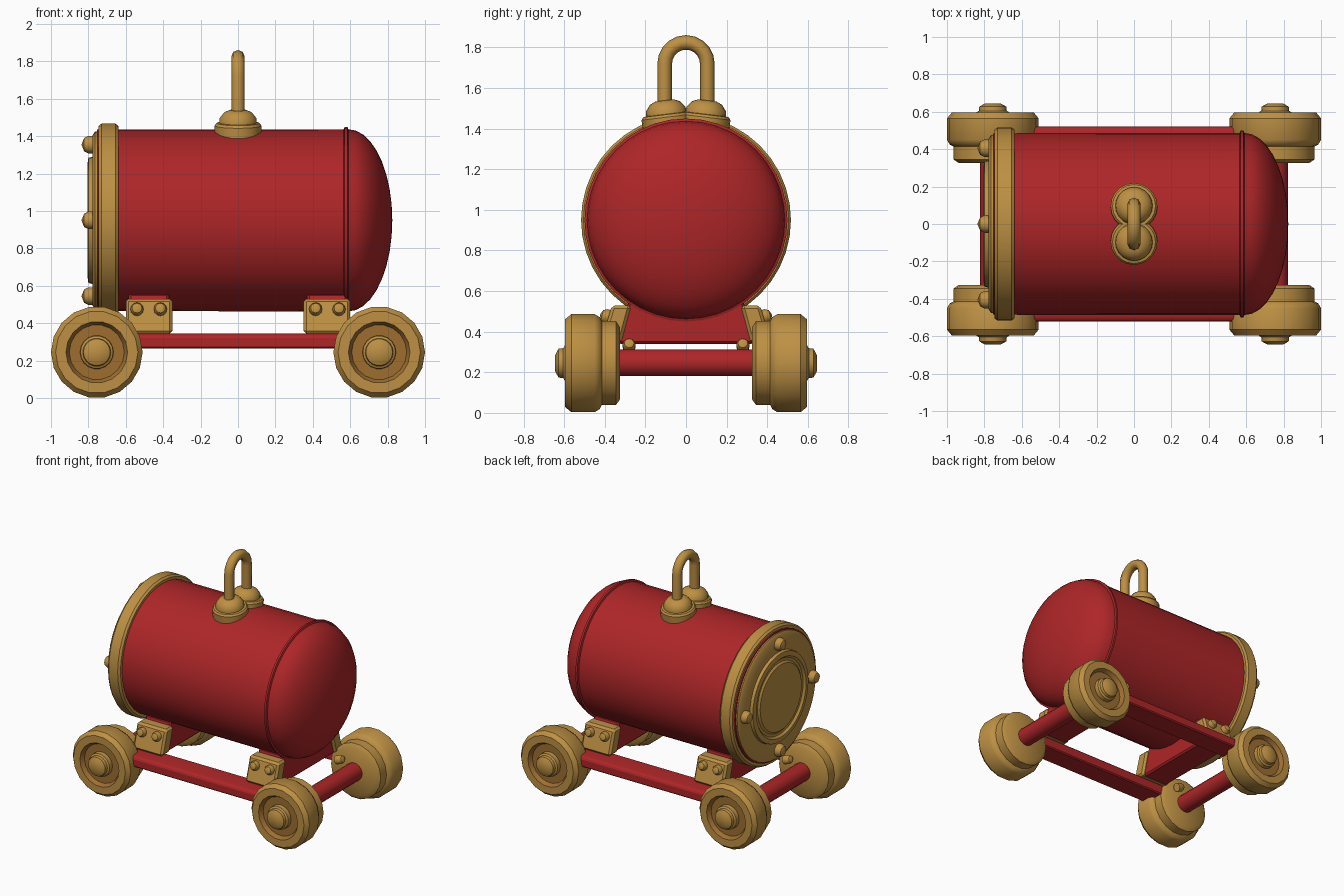
import bpy, bmesh, math
from mathutils import Vector, Matrix

cube = bpy.data.objects.get("Cube")
if cube:
    bpy.data.objects.remove(cube, do_unlink=True)


def material(name, rgb):
    m = bpy.data.materials.new(name)
    m.use_nodes = True
    m.diffuse_color = (*rgb, 1)
    node = next(n for n in m.node_tree.nodes if n.type == 'BSDF_PRINCIPLED')
    node.inputs["Base Color"].default_value = (*rgb, 1)
    return m


RED = material("red paint", (0.42, 0.019, 0.021))
BRASS = material("brass", (0.51, 0.28, 0.057))
DARK = material("dark brass", (0.34, 0.155, 0.03))


def finish(name, bm, mats, angle=35):
    bmesh.ops.remove_doubles(bm, verts=bm.verts, dist=0.0005)
    bmesh.ops.recalc_face_normals(bm, faces=bm.faces)
    mesh = bpy.data.meshes.new(name)
    bm.to_mesh(mesh)
    bm.free()
    ob = bpy.data.objects.new(name, mesh)
    bpy.context.collection.objects.link(ob)
    for m in mats:
        mesh.materials.append(m)
    bpy.ops.object.select_all(action='DESELECT')
    ob.select_set(True)
    bpy.context.view_layer.objects.active = ob
    bpy.ops.object.shade_smooth_by_angle(angle=math.radians(angle))
    return ob


def lathe(name, profile, origin, axis, mat, sides=32, recess=None):
    """Turn (radius, height) points around an axis; recess = radii painted dark."""
    bm = bmesh.new()
    verts = [bm.verts.new((r, 0, h)) for r, h in profile]
    edges = [bm.edges.new(p) for p in zip(verts, verts[1:])]
    bmesh.ops.spin(bm, geom=verts + edges, cent=(0, 0, 0), axis=(0, 0, 1),
                   angle=math.tau, steps=sides, use_duplicate=False)
    bmesh.ops.remove_doubles(bm, verts=bm.verts, dist=0.0005)
    if recess:
        lo, hi, floor = recess
        for f in bm.faces:
            c = f.calc_center_median()
            if lo < c.xy.length < hi and c.z > floor:
                f.material_index = 1
    turn = Vector(axis).to_track_quat('Z', 'Y').to_matrix().to_4x4()
    bm.transform(Matrix.Translation(origin) @ turn)
    return finish(name, bm, [mat, DARK] if recess else [mat])


def prism(name, outline, x0, x1, mat, bevel=0.012):
    """Extrude a (y, z) outline along x."""
    bm = bmesh.new()
    face = bm.faces.new([bm.verts.new((x0, y, z)) for y, z in outline])
    new = bmesh.ops.extrude_face_region(bm, geom=[face])["geom"]
    bmesh.ops.translate(bm, vec=(x1 - x0, 0, 0),
                        verts=[v for v in new if isinstance(v, bmesh.types.BMVert)])
    bmesh.ops.recalc_face_normals(bm, faces=bm.faces)
    bmesh.ops.bevel(bm, geom=bm.edges[:], offset=bevel, segments=1, affect='EDGES')
    return finish(name, bm, [mat], 20)


def bolt(name, origin, axis, r):
    lathe(name, [(0, -r), (r, -r), (r, r * .2), (r * .75, r * .7), (0, r)],
          origin, axis, BRASS, 12)


# Tank with a rounded end and a raised seam
AXIS_Z = 0.95
dome = [(0.487 * math.cos(a), 0.59 + 0.235 * math.sin(a))
        for a in (math.pi / 2 * i / 9 for i in range(10))]
lathe("tank", [(0, -.755), (.485, -.755), (.487, .565), (.5, .57), (.5, .585)] + dome,
      (0, 0, AXIS_Z), (1, 0, 0), RED, 40)

# Flanged end: collar, cover plate and its bolts
lathe("end_collar", [(.47, .64), (.505, .64), (.517, .655), (.517, .73),
                     (.505, .745), (.47, .745)],
      (0, 0, AXIS_Z), (-1, 0, 0), BRASS, 40)
lathe("end_cover", [(0, .74), (.475, .74), (.475, .765), (.455, .778), (.34, .778),
                    (.335, .8), (.3, .805), (.285, .79), (.265, .79), (.25, .802),
                    (0, .802)],
      (0, 0, AXIS_Z), (-1, 0, 0), BRASS, 40)
for i in range(4):
    a = i * math.pi / 2
    bolt("cover_bolt", (-.79, .405 * math.cos(a), AXIS_Z + .405 * math.sin(a)),
         (-1, 0, 0), .047)

# Lifting shackle on two domed feet
for s in (-1, 1):
    lathe("shackle_foot", [(0, -.04), (.125, -.04), (.125, .025), (.115, .038),
                           (.1, .04), (.098, .065), (.075, .095), (.045, .108), (0, .108)],
          (0, s * .092, 1.432), (0, s * .12, 1), BRASS, 20)
curve = bpy.data.curves.new("shackle", 'CURVE')
curve.dimensions = '3D'
curve.bevel_depth = 0.036
curve.bevel_resolution = 2
path = [(-.105, 1.47)] + [(-.105 * math.cos(t), 1.72 + .105 * math.sin(t))
                          for t in (math.pi * i / 10 for i in range(11))] + [(.105, 1.47)]
spline = curve.splines.new('POLY')
spline.points.add(len(path) - 1)
for p, (y, z) in zip(spline.points, path):
    p.co = (0, y, z, 1)
curve.materials.append(BRASS)
bpy.context.collection.objects.link(bpy.data.objects.new("shackle", curve))

# Chassis: saddles, brackets and rails
for sx in (-1, 1):
    prism("saddle", [(-.335, .34), (.335, .34), (.28, .56), (-.28, .56)],
          sx * .37, sx * .585, RED)
    for sy in (-1, 1):
        prism("bracket", [(sy * .32, .345), (sy * .42, .345), (sy * .365, .53),
                          (sy * .27, .53)], sx * .35, sx * .6, BRASS, .015)
        for x in (.415, .54):
            bolt("bracket_bolt", (sx * x, sy * .39, .475), (0, sy, .25), .035)
        bolt("frame_bolt", (sx * .67, sy * .28, .335), (sx, 0, .4), .032)
for sy in (-1, 1):
    prism("side_rail", [(sy * .35, .265), (sy * .52, .265), (sy * .52, .33),
                        (sy * .5, .345), (sy * .35, .345)], -.62, .62, RED, .008)

# Axles and wheels
wheel = [(0, .325), (.18, .325), (.21, .345), (.21, .415), (.23, .425), (.245, .45),
         (.245, .565), (.22, .595), (.165, .595), (.147, .565), (.09, .565),
         (.088, .597), (.075, .605), (.072, .628), (.04, .645), (0, .645)]
for sx in (-1, 1):
    lathe("axle", [(0, -.36), (.068, -.36), (.068, .36), (0, .36)],
          (sx * .755, 0, .247), (0, 1, 0), RED, 14)
    for sy in (-1, 1):
        lathe("wheel", wheel, (sx * .755, 0, .245), (0, sy, 0), BRASS, 18,
              recess=(.092, .16, .55))
